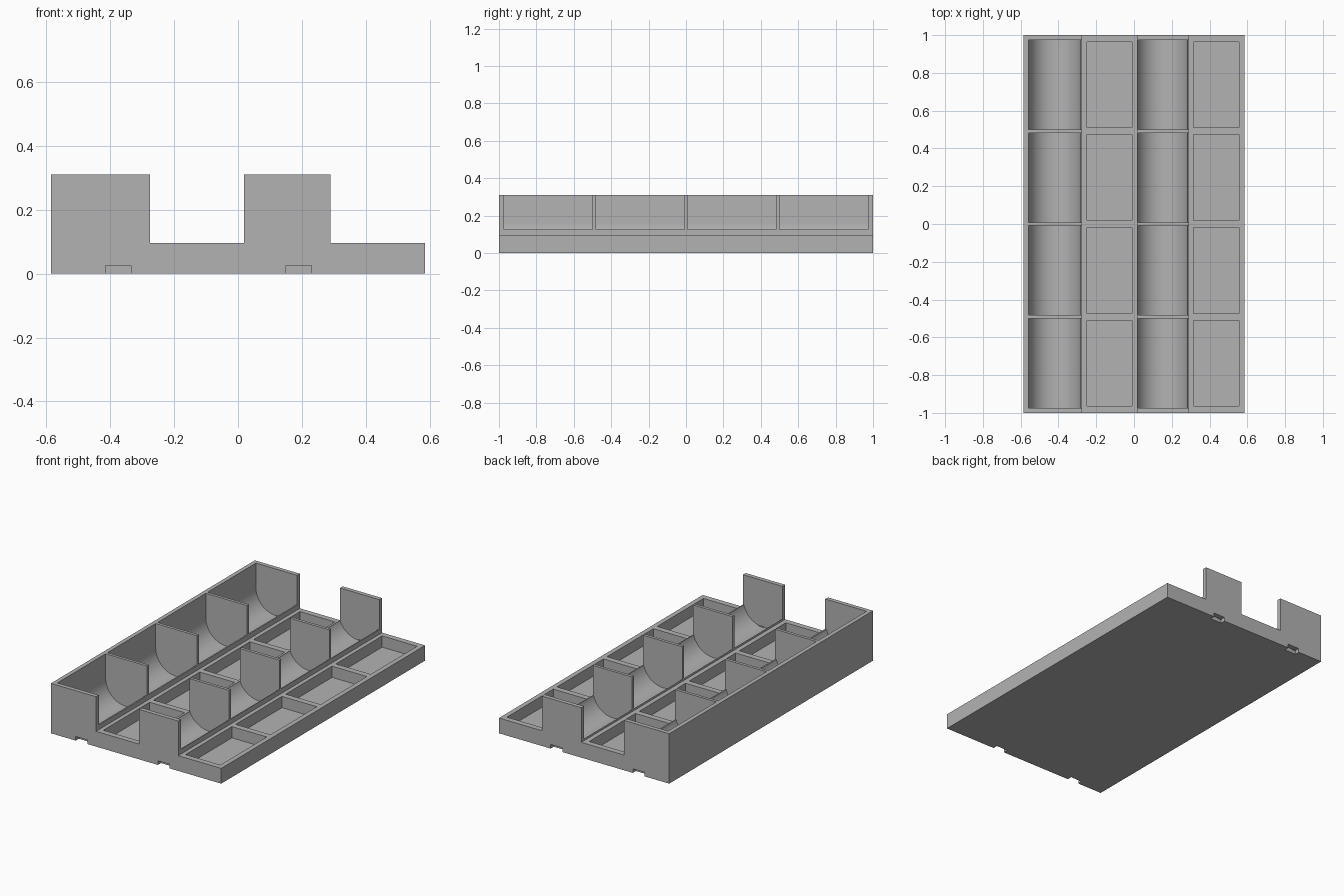
import bpy, bmesh, math

if "Cube" in bpy.data.objects:
    bpy.data.objects.remove(bpy.data.objects["Cube"], do_unlink=True)

HALF_X, HALF_Y = 0.585, 1.0
RIM, TOP, LIP = 0.095, 0.31, 0.125
RADIUS, AXIS_Z = 0.14, 0.16
PITCH = 0.4915

grey = bpy.data.materials.new("plain_grey")
grey.use_nodes = True
colour = (0.45, 0.45, 0.45, 1)
grey.diffuse_color = colour
grey.node_tree.nodes["Principled BSDF"].inputs["Base Color"].default_value = colour


def extrude(bm, profile, y0, y1):
    """Add a prism: an x-z profile swept from y0 to y1."""
    face = bm.faces.new([bm.verts.new((x, y0, z)) for x, z in profile])
    swept = bmesh.ops.extrude_face_region(bm, geom=[face])["geom"]
    verts = [g for g in swept if isinstance(g, bmesh.types.BMVert)]
    bmesh.ops.translate(bm, verts=verts, vec=(0, y1 - y0, 0))


def box(bm, x0, x1, y0, y1, z0, z1):
    extrude(bm, [(x0, z0), (x1, z0), (x1, z1), (x0, z1)], y0, y1)


def finish(bm, name):
    bmesh.ops.recalc_face_normals(bm, faces=bm.faces)
    mesh = bpy.data.meshes.new(name)
    bm.to_mesh(mesh)
    bm.free()
    obj = bpy.data.objects.new(name, mesh)
    bpy.context.collection.objects.link(obj)
    return obj


def trough(cx, left_open):
    """Round-bottomed channel, opened sideways above the lip."""
    a = math.asin((AXIS_Z - LIP) / RADIUS)
    start = math.pi + (a if left_open else 0)
    end = 2 * math.pi - a
    steps = 40
    pts = [(cx + RADIUS * math.cos(t), AXIS_Z + RADIUS * math.sin(t))
           for t in (start + (end - start) * i / steps for i in range(steps + 1))]
    right, left = cx + 0.17, cx - (0.17 if left_open else RADIUS)
    pts += [(right, LIP), (right, TOP + 0.1), (left, TOP + 0.1)]
    if left_open:
        pts.append((left, LIP))
    return pts


# Tray body: the stepped end outline swept along the full length
bm = bmesh.new()
extrude(bm, [(-HALF_X, 0), (HALF_X, 0), (HALF_X, RIM), (0.29, RIM), (0.29, TOP),
             (0.019, TOP), (0.019, RIM), (-0.275, RIM), (-0.275, TOP),
             (-HALF_X, TOP)], -HALF_Y, HALF_Y)
tray = finish(bm, "divided_tray")
tray.data.materials.append(grey)

# Hollows: four rows of two troughs and two shallow bins
bm = bmesh.new()
for row in range(4):
    y = (row - 1.5) * PITCH
    for cx, left_open in ((-0.419, False), (0.149, True)):
        extrude(bm, trough(cx, left_open), y - 0.2365, y + 0.2365)
    for x0, x1 in ((-0.25, -0.01), (0.315, 0.555)):
        box(bm, x0, x1, y - 0.2275, y + 0.2275, 0.025, 0.115)

# Finger notches under both ends
for side in (-1, 1):
    for cx in (-0.375, 0.19):
        ys = sorted((side * 0.97, side * 1.05))
        box(bm, cx - 0.04, cx + 0.04, *ys, -0.05, 0.025)
hollows = finish(bm, "hollow_cutter")
hollows.hide_render = True

cut = tray.modifiers.new("hollows", "BOOLEAN")
cut.operation = "DIFFERENCE"
cut.solver = "EXACT"
cut.object = hollows

bpy.ops.object.select_all(action="DESELECT")
bpy.context.view_layer.objects.active = tray
tray.select_set(True)
bpy.ops.object.modifier_apply(modifier=cut.name)
bpy.data.objects.remove(hollows, do_unlink=True)

# Smooth trough floors, crisp edges
bpy.ops.object.shade_smooth_by_angle(angle=math.radians(25))
